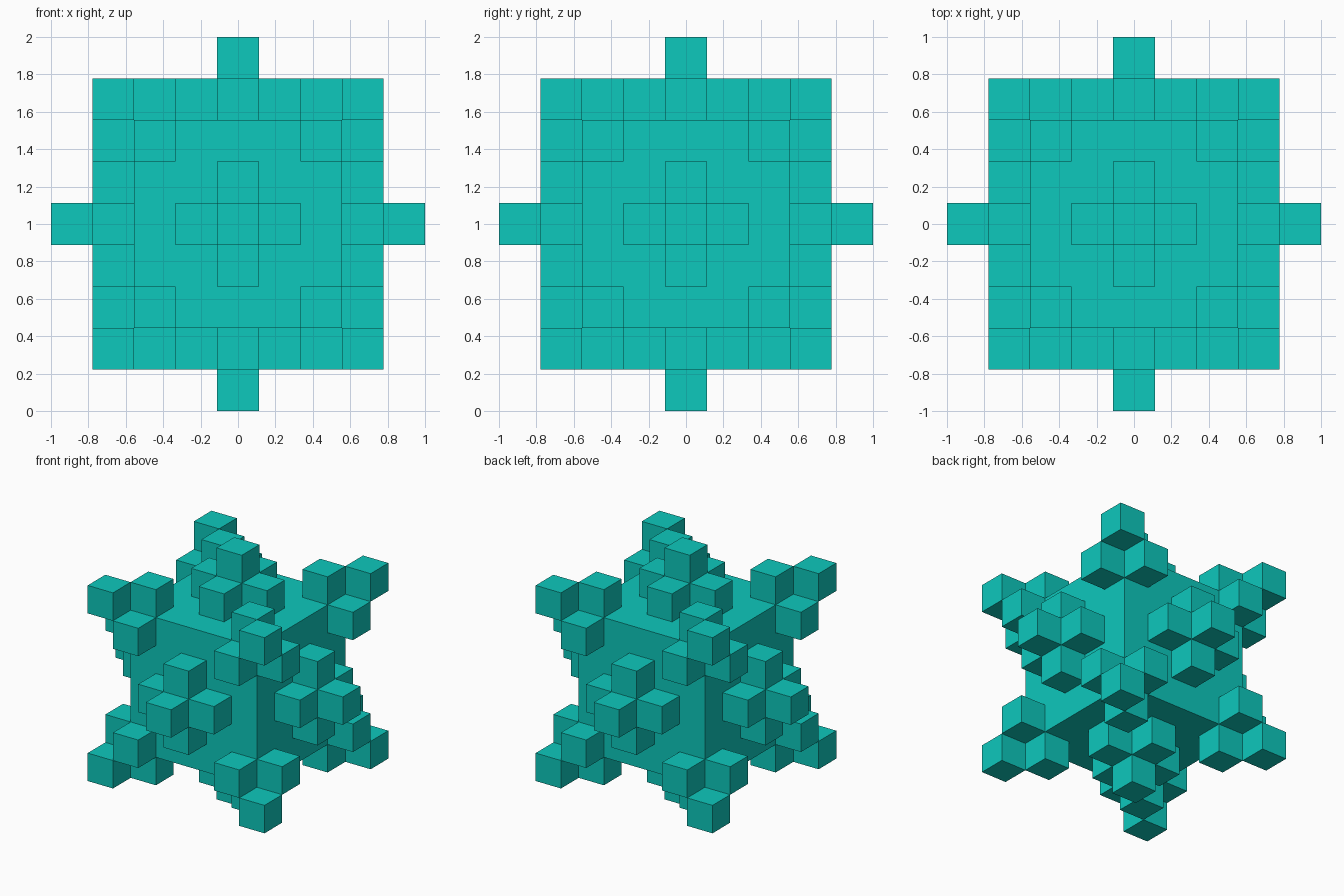
import bpy, bmesh
from itertools import product
from mathutils import Matrix, Vector

if "Cube" in bpy.data.objects:
    bpy.data.objects.remove(bpy.data.objects["Cube"])

U = 2 / 9                      # edge of one small cube
CENTRE = Vector((0, 0, 1))

teal = bpy.data.materials.new("teal")
teal.diffuse_color = (0.004, 0.578, 0.503, 1)
teal.use_nodes = True
teal.node_tree.nodes["Principled BSDF"].inputs["Base Color"].default_value = teal.diffuse_color


def cubes(name, cells, size=1):
    """One object made of cubes at grid cells around the centre."""
    bm = bmesh.new()
    for c in cells:
        bmesh.ops.create_cube(bm, size=size * U,
                              matrix=Matrix.Translation(CENTRE + Vector(c) * U))
    mesh = bpy.data.meshes.new(name)
    bm.to_mesh(mesh)
    bm.free()
    mesh.materials.append(teal)
    obj = bpy.data.objects.new(name, mesh)
    bpy.context.collection.objects.link(obj)


# Large central cube
cubes("core", [(0, 0, 0)], 5)

# Stepped plus-shaped stud on each face: five cubes and a raised tip
names = (("left", "right"), ("front", "back"), ("bottom", "top"))
for axis, side in product(range(3), (-1, 1)):
    out = Vector((0, 0, 0))
    out[axis] = side
    cells = [out * 3, out * 4]
    for other in range(3):
        if other != axis:
            for s in (-1, 1):
                step = Vector((0, 0, 0))
                step[other] = s
                cells.append(out * 3 + step)
    cubes(names[axis][side > 0] + "_stud", cells)

# Corner clusters: one outer cube and three cubes touching it edge to edge
for sx, sy, sz in product((-1, 1), repeat=3):
    cells = [(a * sx, b * sy, c * sz)
             for a, b, c in ((3, 3, 3), (3, 2, 2), (2, 3, 2), (2, 2, 3))]
    label = "_".join((names[2][sz > 0], names[1][sy > 0], names[0][sx > 0]))
    cubes(label + "_corner", cells)
